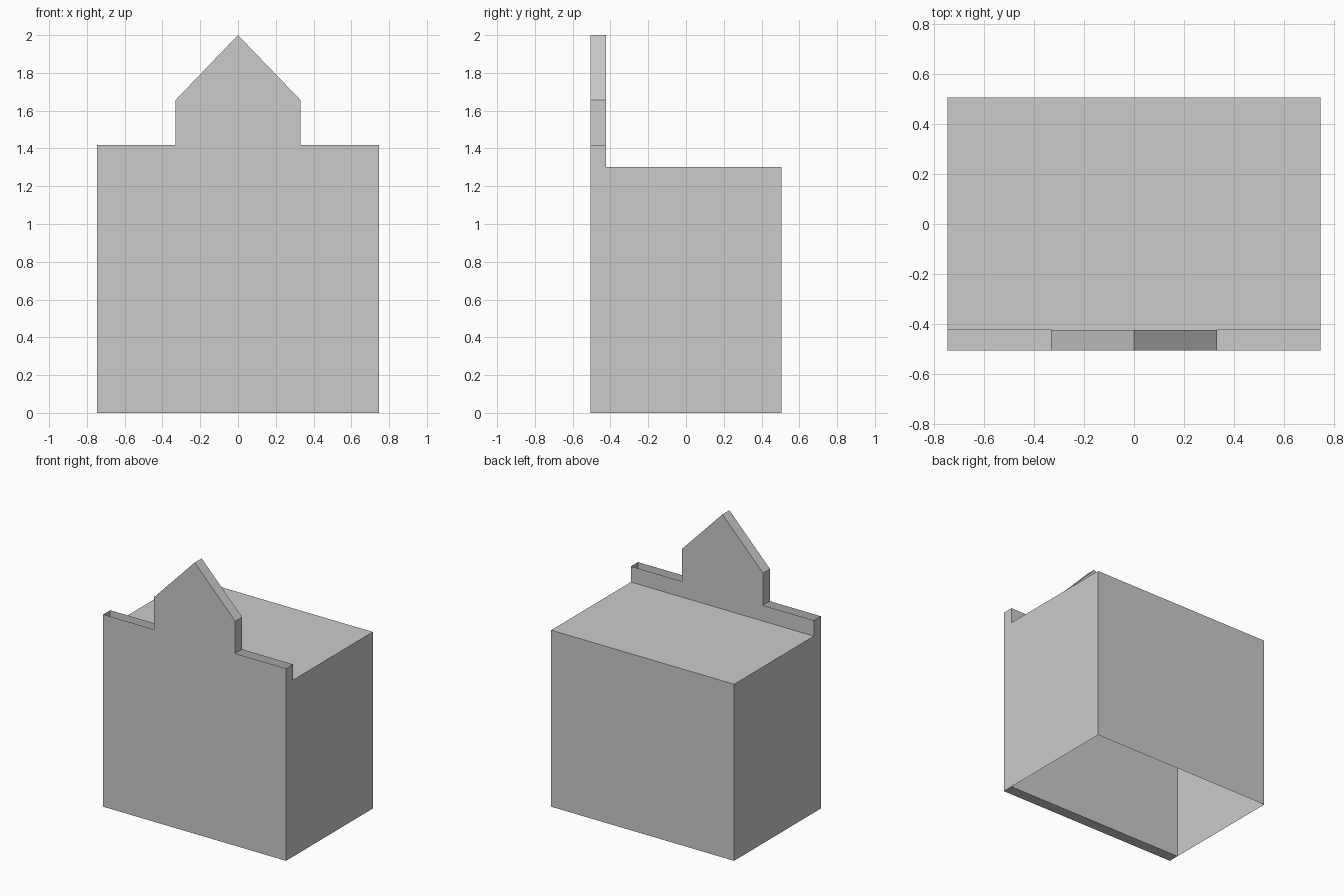
import bpy
import bmesh

# Overall sizes
HALF_W, FRONT, BACK = 0.746, -0.505, 0.505
WALL_BACK = -0.424
ROOF_Z, PARAPET_Z = 1.302, 1.418
GABLE_W, SHOULDER_Z, PEAK_Z = 0.331, 1.656, 2.0

default_cube = bpy.data.objects.get("Cube")
if default_cube:
    bpy.data.objects.remove(default_cube, do_unlink=True)

grey = bpy.data.materials.new("plain grey")
grey.use_nodes = True
grey.diffuse_color = (0.6, 0.6, 0.6, 1)
grey.node_tree.nodes["Principled BSDF"].inputs["Base Color"].default_value = grey.diffuse_color


def make_object(name, bm):
    mesh = bpy.data.meshes.new(name)
    bm.to_mesh(mesh)
    bm.free()
    mesh.materials.append(grey)
    obj = bpy.data.objects.new(name, mesh)
    bpy.context.collection.objects.link(obj)
    return obj


# House body: thin shell, open below and towards the facade
bm = bmesh.new()
bmesh.ops.create_cube(bm, size=1)
bmesh.ops.scale(bm, verts=bm.verts, vec=(2 * HALF_W, BACK - WALL_BACK, ROOF_Z))
bmesh.ops.translate(bm, verts=bm.verts, vec=(0, (BACK + WALL_BACK) / 2, ROOF_Z / 2))
bm.normal_update()
open_sides = [f for f in bm.faces if f.normal.z < -0.5 or f.normal.y < -0.5]
bmesh.ops.delete(bm, geom=open_sides, context='FACES')
make_object("house_body", bm)

# Facade: stepped gable outline extruded backwards
half = [(HALF_W, 0), (HALF_W, PARAPET_Z), (GABLE_W, PARAPET_Z), (GABLE_W, SHOULDER_Z)]
outline = half + [(0, PEAK_Z)] + [(-x, z) for x, z in reversed(half)]
bm = bmesh.new()
front = bm.faces.new([bm.verts.new((x, FRONT, z)) for x, z in outline])
extruded = bmesh.ops.extrude_face_region(bm, geom=[front], use_keep_orig=True)
moved = [v for v in extruded["geom"] if isinstance(v, bmesh.types.BMVert)]
bmesh.ops.translate(bm, verts=moved, vec=(0, WALL_BACK - FRONT, 0))
bmesh.ops.recalc_face_normals(bm, faces=bm.faces)

# The low parapets either side of the gable are open on top
bm.normal_update()
parapet_tops = [f for f in bm.faces
                if f.normal.z > 0.9 and abs(f.calc_center_median().z - PARAPET_Z) < 0.01]
bmesh.ops.delete(bm, geom=parapet_tops, context='FACES')
make_object("gabled_facade", bm)
